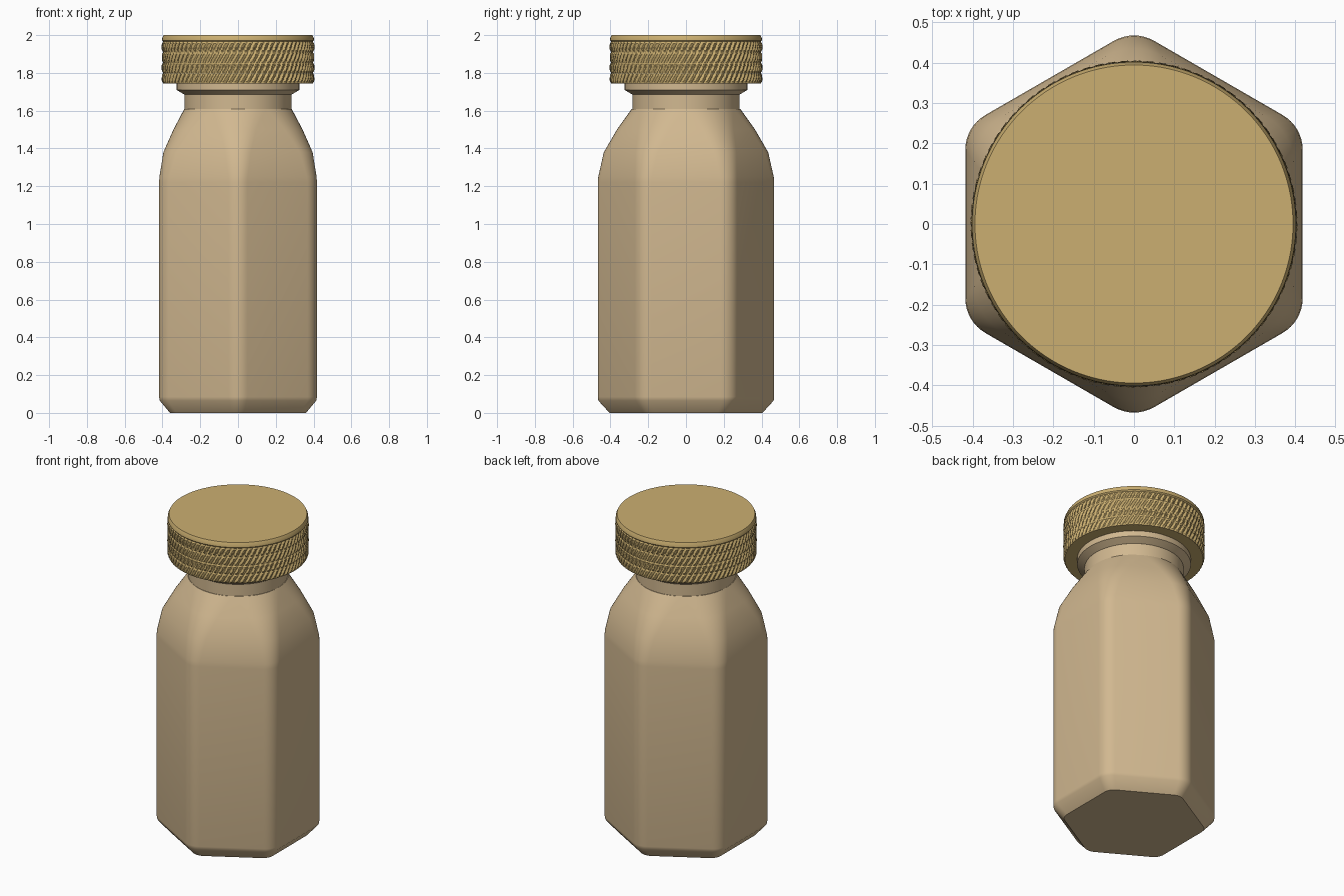
import bpy, math

cube = bpy.data.objects.get("Cube")
if cube:
    bpy.data.objects.remove(cube, do_unlink=True)


def material(name, rgb):
    m = bpy.data.materials.new(name)
    m.use_nodes = True
    m.diffuse_color = (*rgb, 1)
    bsdf = m.node_tree.nodes["Principled BSDF"]
    bsdf.inputs["Base Color"].default_value = (*rgb, 1)
    bsdf.inputs["Roughness"].default_value = 0.6
    return m


BEIGE = material("warm beige", (0.64, 0.48, 0.28))
GOLD = material("pale gold", (0.60, 0.43, 0.165))


def loft(name, rings, mat, angle):
    """Skin equal-length closed rings from bottom to top and cap both ends."""
    n = len(rings[0])
    verts = [p for ring in rings for p in ring]
    faces = [tuple(reversed(range(n))),
             tuple(range(len(verts) - n, len(verts)))]
    for k in range(len(rings) - 1):
        for i in range(n):
            j = (i + 1) % n
            faces.append((k * n + i, k * n + j, (k + 1) * n + j, (k + 1) * n + i))
    mesh = bpy.data.meshes.new(name)
    mesh.from_pydata(verts, [], faces)
    mesh.materials.append(mat)
    obj = bpy.data.objects.new(name, mesh)
    bpy.context.collection.objects.link(obj)
    bpy.ops.object.select_all(action='DESELECT')
    obj.select_set(True)
    bpy.context.view_layer.objects.active = obj
    bpy.ops.object.shade_smooth_by_angle(angle=math.radians(angle))
    return obj


def hex_ring(z, apothem, corner, steps=8):
    """Hexagon with rounded corners, one corner pointing along y."""
    pts = []
    d = (apothem - corner) / math.cos(math.radians(30))
    for k in range(6):
        mid = math.radians(30 + 60 * k)
        for s in range(steps + 1):
            a = mid + math.radians(-30 + 60 * s / steps)
            pts.append((d * math.cos(mid) + corner * math.cos(a),
                        d * math.sin(mid) + corner * math.sin(a), z))
    return pts


def circle(z, r, n=96):
    return [(r * math.cos(math.tau * i / n), r * math.sin(math.tau * i / n), z)
            for i in range(n)]


# Hexagonal body: height, distance to flat side, corner radius
BODY = [(0, 0.36, 0.07), (0.065, 0.414, 0.09), (0.085, 0.418, 0.1),
        (1.22, 0.418, 0.1), (1.25, 0.416, 0.103), (1.38, 0.395, 0.136),
        (1.50, 0.342, 0.19), (1.61, 0.284, 0.265)]
loft("bottle_body", [hex_ring(*b) for b in BODY], BEIGE, 45)

# Neck and the collar flaring out under the cap
loft("bottle_neck", [circle(1.59, 0.283), circle(1.70, 0.283)], BEIGE, 30)
loft("neck_collar", [circle(1.685, 0.284), circle(1.71, 0.325),
                     circle(1.77, 0.325)], BEIGE, 30)

# Screw cap with slanted knurling arranged in horizontal rows
TEETH, SEGMENTS, ROWS, LOW, HIGH = 80, 480, 4, 1.745, 1.965


def triangle(t):
    return 1 - abs(2 * (t % 1) - 1)


def knurl_ring(z, row):
    pts = []
    for i in range(SEGMENTS):
        u = i / SEGMENTS
        ridge = min(triangle(TEETH * u - 0.9 * row), 0.25 + 1.6 * triangle(row))
        r = 0.393 + 0.012 * ridge
        pts.append((r * math.cos(math.tau * u), r * math.sin(math.tau * u), z))
    return pts


STEPS = ROWS * 6
cap = [knurl_ring(LOW + (HIGH - LOW) * s / STEPS, ROWS * s / STEPS)
       for s in range(STEPS + 1)]
cap += [circle(1.972, 0.402, SEGMENTS), circle(1.985, 0.401, SEGMENTS),
        circle(2.0, 0.394, SEGMENTS)]
loft("screw_cap", cap, GOLD, 25)
